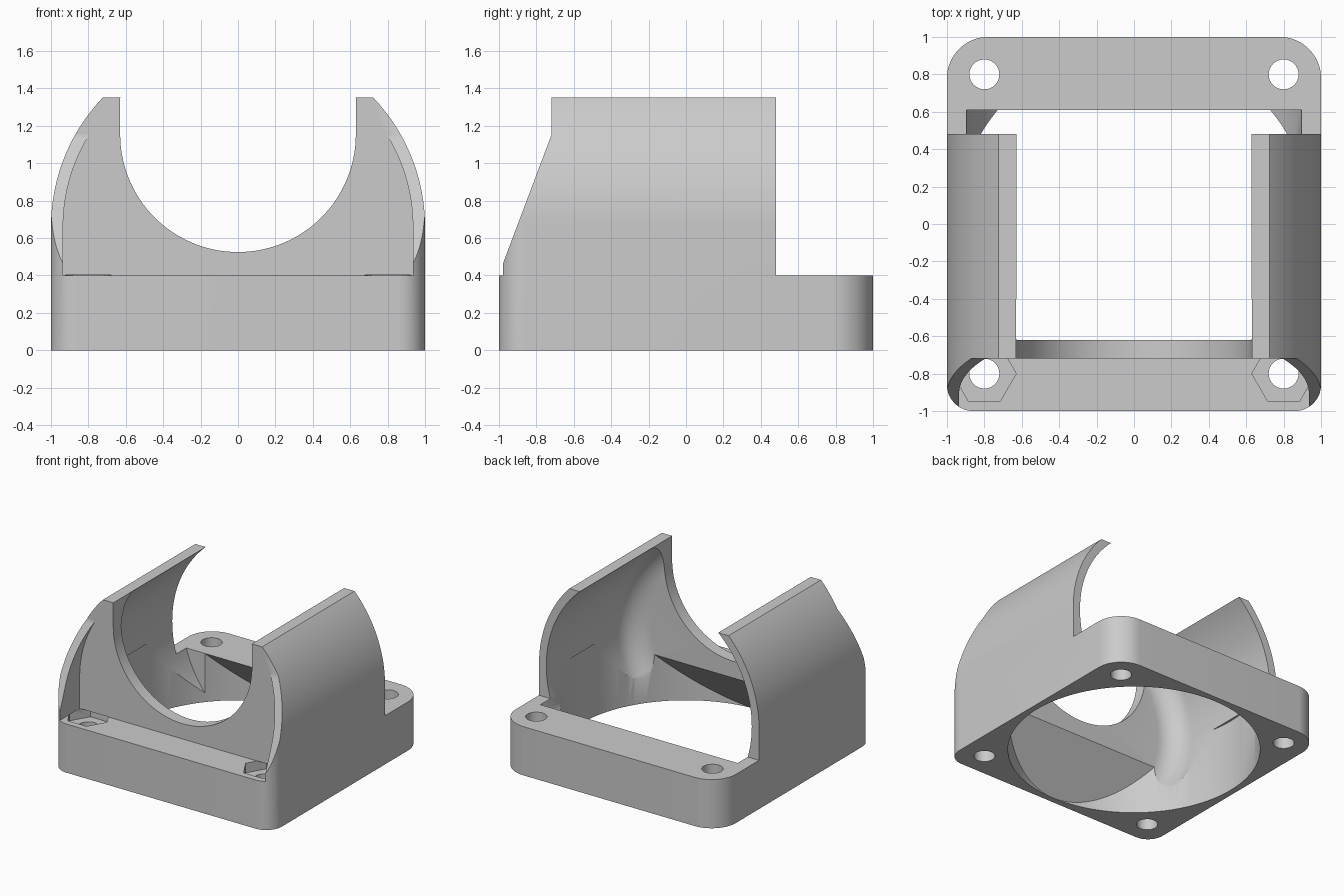
import bpy, bmesh
from math import sin, cos, pi, radians
from mathutils import Vector, Matrix

if "Cube" in bpy.data.objects:
    bpy.data.objects.remove(bpy.data.objects["Cube"], do_unlink=True)

AXIS_Z = 0.66     # centre height of the barrel
TOP = 1.35
BASE = 0.4


def make(name, bm):
    bmesh.ops.recalc_face_normals(bm, faces=bm.faces[:])
    mesh = bpy.data.meshes.new(name)
    bm.to_mesh(mesh)
    bm.free()
    ob = bpy.data.objects.new(name, mesh)
    bpy.context.collection.objects.link(ob)
    return ob


def arc(cx, cy, r, a0, a1, n):
    angles = [radians(a0 + (a1 - a0) * i / n) for i in range(n + 1)]
    return [(cx + r * cos(a), cy + r * sin(a)) for a in angles]


def prism(name, pts, axis, lo, hi):
    """Extrude a 2D outline along an axis."""
    place = {"X": lambda p: (lo, p[0], p[1]),
             "Y": lambda p: (p[0], lo, p[1]),
             "Z": lambda p: (p[0], p[1], lo)}[axis]
    bm = bmesh.new()
    face = bm.faces.new([bm.verts.new(place(p)) for p in pts])
    out = bmesh.ops.extrude_face_region(bm, geom=[face])
    step = Vector([(hi - lo) * (axis == k) for k in "XYZ"])
    bmesh.ops.translate(bm, vec=step,
                        verts=[v for v in out["geom"] if isinstance(v, bmesh.types.BMVert)])
    return make(name, bm)


def cut(body, tool, operation="DIFFERENCE"):
    tool.hide_render = True
    mod = body.modifiers.new(tool.name, "BOOLEAN")
    mod.operation, mod.solver, mod.object = operation, "EXACT", tool
    bpy.context.view_layer.objects.active = body
    bpy.ops.object.modifier_apply(modifier=mod.name)
    bpy.data.objects.remove(tool, do_unlink=True)


# Rounded square block, tighter corners at the front
R, F = 0.22, 0.14
plan = (arc(1 - R, 1 - R, R, 0, 90, 16) + arc(R - 1, 1 - R, R, 90, 180, 16)
        + arc(F - 1, F - 1, F, 180, 270, 12) + arc(1 - F, F - 1, F, 270, 360, 12))
body = prism("fan_mount", plan, "Z", 0, TOP)

# Arched outside, open back and sloping front
arch = [(1.2, -0.2), (1.2, AXIS_Z)] + arc(0, AXIS_Z, 1, 0, 180, 96) + [(-1.2, AXIS_Z), (-1.2, -0.2)]
cut(body, prism("arch_limit", arch, "Y", -1.3, 1.3), "INTERSECT")
cut(body, prism("back_clearance", [(0.48, BASE), (1.3, BASE), (1.3, 1.6), (0.48, 1.6)],
                "X", -1.3, 1.3))
cut(body, prism("front_slope", [(-1.3, BASE), (-0.98, BASE), (-0.98, 0.46),
                                (-0.72, 1.15), (-0.72, 1.6), (-1.3, 1.6)], "X", -1.3, 1.3))

# Recess in front of the front wall, leaving thin side flanges
recess = [(0.935, BASE)] + arc(0, AXIS_Z, 0.935, 0, 180, 96) + [(-0.935, BASE)]
cut(body, prism("front_recess", recess, "Y", -1.3, -0.72))

# Barrel cavity with a rounded front end
profile = [(0, 0.61), (0.934, 0.61)]
profile += [(r, y) for y, r in [(-y, r) for r, y in arc(0.754, 0.44, 0.18, 0, 90, 10)]]
profile += [(0, -0.62)]
bm = bmesh.new()
verts = [bm.verts.new((r, y, AXIS_Z)) for r, y in profile]
edges = [bm.edges.new(pair) for pair in zip(verts, verts[1:])]
bmesh.ops.spin(bm, geom=verts + edges, cent=(0, 0, AXIS_Z), axis=(0, 1, 0),
               angle=2 * pi, steps=128)
bmesh.ops.remove_doubles(bm, verts=bm.verts[:], dist=0.0001)
cut(body, make("barrel_cavity", bm))

# Round fan opening with slanted roofs at front and back
bm = bmesh.new()
bmesh.ops.create_cone(bm, cap_ends=True, segments=128, radius1=0.95, radius2=0.95, depth=0.7,
                      matrix=Matrix.Translation((0, 0, 0.25)))
for side in (-1, 1):
    bmesh.ops.bisect_plane(bm, geom=bm.verts[:] + bm.edges[:] + bm.faces[:],
                           plane_co=(0, side * 0.61, BASE), plane_no=(0, side * 0.4, 0.34),
                           clear_outer=True)
    bmesh.ops.holes_fill(bm, edges=[e for e in bm.edges if e.is_boundary])
cut(body, make("fan_opening", bm))

# U-shaped notch in the front wall
notch = [(0.63, 1.6)] + arc(0, 1.155, 0.63, 0, -180, 64) + [(-0.63, 1.6)]
cut(body, prism("front_notch", notch, "Y", -0.9, -0.4))

# Screw holes and front nut pockets
for x in (-0.8, 0.8):
    for y in (-0.8, 0.8):
        cut(body, prism("screw_hole", arc(x, y, 0.08, 0, 360, 32)[:-1], "Z", -0.1, BASE + 0.02))
    cut(body, prism("nut_pocket", arc(x, -0.8, 0.17, 0, 360, 6)[:-1], "Z", 0.32, BASE + 0.001))

# Colour and shading
grey = bpy.data.materials.new("plain_grey")
grey.use_nodes = True
colour = (0.6, 0.6, 0.6, 1)
grey.diffuse_color = colour
grey.node_tree.nodes["Principled BSDF"].inputs["Base Color"].default_value = colour
body.data.materials.clear()
body.data.materials.append(grey)
for poly in body.data.polygons:
    poly.material_index = 0
bpy.ops.object.select_all(action="DESELECT")
body.select_set(True)
bpy.context.view_layer.objects.active = body
bpy.ops.object.shade_smooth_by_angle(angle=radians(30))
